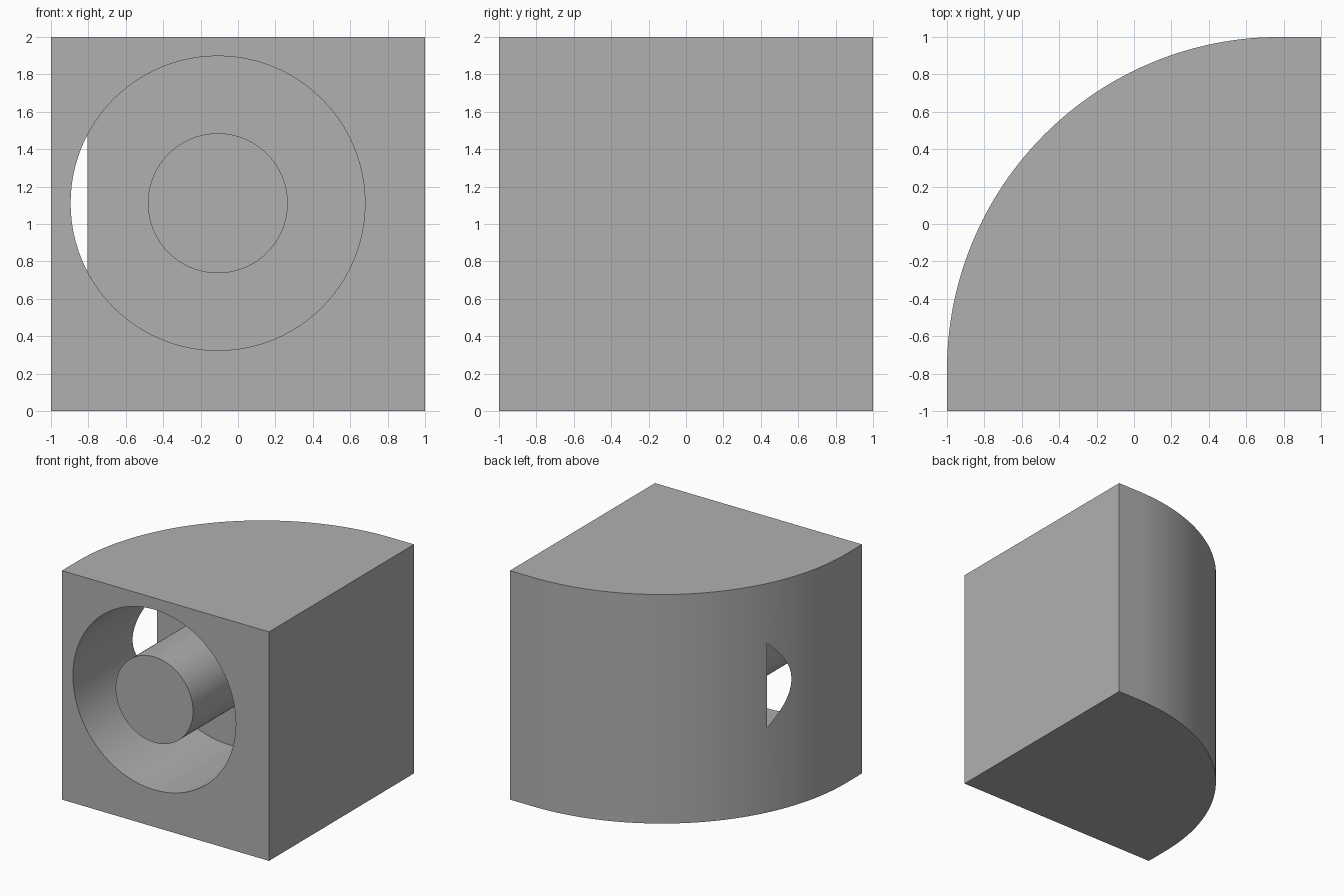
import bpy
import bmesh
from math import cos, sin, pi, radians
from mathutils import Matrix, Vector

cube = bpy.data.objects.get("Cube")
if cube:
    bpy.data.objects.remove(cube, do_unlink=True)

HEIGHT = 2.0
ARC_CENTRE, ARC_RADIUS, ARC_STEPS = (0.78, -0.78), 1.78, 64
BORE_X, BORE_Z = -0.108, 1.111
BORE_RADIUS, POST_RADIUS = 0.787, 0.374
FLOOR_Y = 0.03

grey = bpy.data.materials.new("light grey")
grey.use_nodes = True
colour = (0.434, 0.434, 0.434, 1.0)
grey.diffuse_color = colour
grey.node_tree.nodes["Principled BSDF"].inputs["Base Color"].default_value = colour


def add_object(name, bm):
    bmesh.ops.recalc_face_normals(bm, faces=bm.faces)
    mesh = bpy.data.meshes.new(name)
    bm.to_mesh(mesh)
    bm.free()
    mesh.materials.append(grey)
    obj = bpy.data.objects.new(name, mesh)
    bpy.context.collection.objects.link(obj)
    return obj


def rod(name, radius, y0, y1):
    """Cylinder along y, centred on the bore axis."""
    bm = bmesh.new()
    place = Matrix.Translation((BORE_X, (y0 + y1) / 2, BORE_Z)) @ Matrix.Rotation(pi / 2, 4, "X")
    bmesh.ops.create_cone(bm, cap_ends=True, segments=96, radius1=radius,
                          radius2=radius, depth=y1 - y0, matrix=place)
    return add_object(name, bm)


def subtract(target, cutter):
    cutter.hide_render = True
    mod = target.modifiers.new("cut", "BOOLEAN")
    mod.operation = "DIFFERENCE"
    mod.solver = "EXACT"
    mod.object = cutter
    bpy.ops.object.select_all(action="DESELECT")
    bpy.context.view_layer.objects.active = target
    target.select_set(True)
    bpy.ops.object.modifier_apply(modifier=mod.name)
    bpy.data.objects.remove(cutter, do_unlink=True)


# Block with one large rounded vertical corner at the back
outline = [(-1, -1), (1, -1), (1, 1)]
for i in range(ARC_STEPS + 1):
    a = pi / 2 + pi / 2 * i / ARC_STEPS
    outline.append((ARC_CENTRE[0] + ARC_RADIUS * cos(a), ARC_CENTRE[1] + ARC_RADIUS * sin(a)))
bm = bmesh.new()
base = bm.faces.new([bm.verts.new((x, y, 0)) for x, y in outline])
top = bmesh.ops.extrude_face_region(bm, geom=[base])
bmesh.ops.translate(bm, vec=Vector((0, 0, HEIGHT)),
                    verts=[v for v in top["geom"] if isinstance(v, bmesh.types.BMVert)])
block = add_object("bored_block", bm)

# Ring-shaped recess that leaves a central post and breaks through the curved wall
recess = rod("recess_cutter", BORE_RADIUS, -1.2, FLOOR_Y)
subtract(recess, rod("post_core", POST_RADIUS, -1.4, FLOOR_Y + 0.2))
subtract(block, recess)

# Smooth curves, crisp edges
bpy.ops.object.select_all(action="DESELECT")
block.select_set(True)
bpy.context.view_layer.objects.active = block
bpy.ops.object.shade_smooth_by_angle(angle=radians(30))
